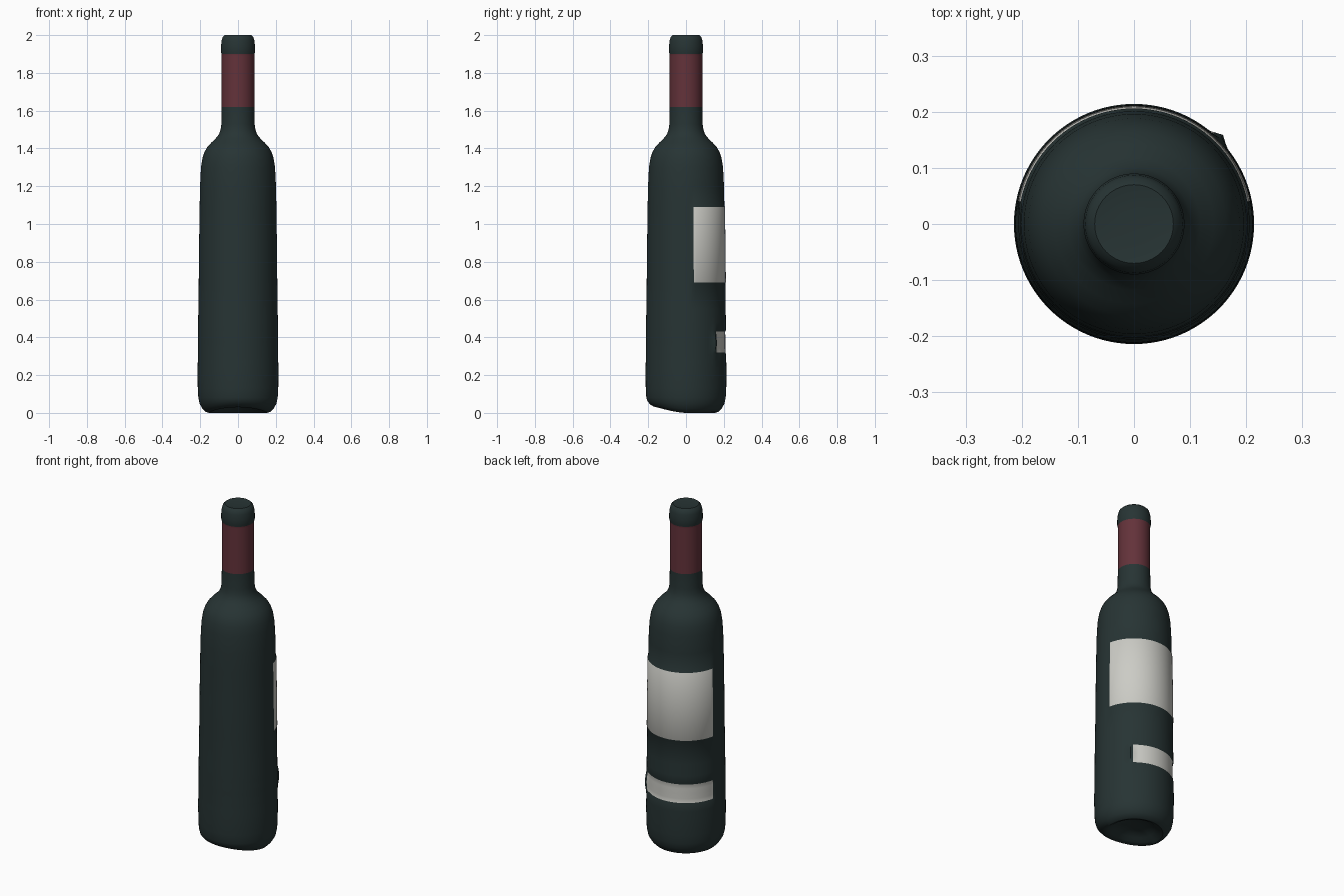
import bpy, bmesh, math

if "Cube" in bpy.data.objects:
    bpy.data.objects.remove(bpy.data.objects["Cube"])

SEG = 96  # 3.75 degrees per segment, so label edges fall on mesh edges


def material(name, rgb):
    m = bpy.data.materials.new(name)
    m.diffuse_color = (*rgb, 1.0)
    m.use_nodes = True
    m.node_tree.nodes["Principled BSDF"].inputs["Base Color"].default_value = m.diffuse_color
    return m


MATS = [material("dark green glass", (0.020, 0.034, 0.034)),
        material("burgundy foil", (0.125, 0.032, 0.042)),
        material("pale label paper", (0.60, 0.60, 0.56))]

# Half profile (radius, height) from the punt to the top of the cap
PROFILE = [(0.04, 0.045), (0.08, 0.04), (0.11, 0.025), (0.135, 0.008), (0.155, 0.0),
           (0.172, 0.006), (0.188, 0.022), (0.203, 0.048), (0.21, 0.08), (0.213, 0.13),
           (0.214, 0.22), (0.213, 0.27), (0.2125, 0.31), (0.2125, 0.32), (0.212, 0.345),
           (0.212, 0.375), (0.212, 0.405), (0.2115, 0.43), (0.2115, 0.44), (0.211, 0.48),
           (0.21, 0.55), (0.208, 0.685), (0.208, 0.69), (0.206, 0.89), (0.203, 1.09),
           (0.203, 1.095), (0.201, 1.2), (0.196, 1.3), (0.188, 1.35), (0.178, 1.38),
           (0.164, 1.405), (0.142, 1.43), (0.118, 1.453), (0.101, 1.475), (0.092, 1.50),
           (0.088, 1.53), (0.087, 1.62), (0.087, 1.89), (0.087, 1.90), (0.09, 1.91),
           (0.09, 1.94), (0.087, 1.97), (0.081, 1.99), (0.070, 2.0), (0.058, 1.998),
           (0.03, 1.996)]

# Label areas: angle from, angle to, bottom, top, surface offset
LABELS = [(11.25, 168.75, 0.69, 1.09, 0.003),
          (48.75, 168.75, 0.32, 0.43, -0.004)]


def inside(label, a, z, e=1e-4):
    return label[0] - e <= a <= label[1] + e and label[2] - e <= z <= label[3] + e


def surface(r, z, a):
    """Point on the bottle, with raised and sunken labels and the uneven foot."""
    s = math.radians(a)
    if 0.26 < z < 0.5:   # swollen ridge beside the small label
        r += 0.013 * math.exp(-((a - 46) / 5) ** 2 - ((z - 0.37) / 0.06) ** 2)
    for lab in LABELS:
        if inside(lab, a, z):
            r += lab[4]
    if z < 0.08:         # foot is lifted towards the front
        z += 0.03 * max(0.0, -math.sin(s)) ** 1.5 * (1 - z / 0.08)
    return (r * math.cos(s), r * math.sin(s), z)


# Bottle: lathed skin
bm = bmesh.new()
rings = [[bm.verts.new(surface(r, z, 360 * i / SEG)) for i in range(SEG)] for r, z in PROFILE]
for j in range(len(rings) - 1):
    zc = (PROFILE[j][1] + PROFILE[j + 1][1]) / 2
    for i in range(SEG):
        k = (i + 1) % SEG
        f = bm.faces.new((rings[j][i], rings[j][k], rings[j + 1][k], rings[j + 1][i]))
        if 1.62 < zc < 1.90:
            f.material_index = 1
        elif any(inside(lab, 360 * (i + 0.5) / SEG, zc) for lab in LABELS):
            f.material_index = 2
bm.faces.new(rings[0][::-1])
bm.faces.new(rings[-1])

mesh = bpy.data.meshes.new("wine_bottle")
bm.to_mesh(mesh)
bm.free()
for m in MATS:
    mesh.materials.append(m)
bottle = bpy.data.objects.new("wine_bottle", mesh)
bpy.context.collection.objects.link(bottle)
bpy.context.view_layer.objects.active = bottle
bottle.select_set(True)
bpy.ops.object.shade_smooth_by_angle(angle=math.radians(40))
